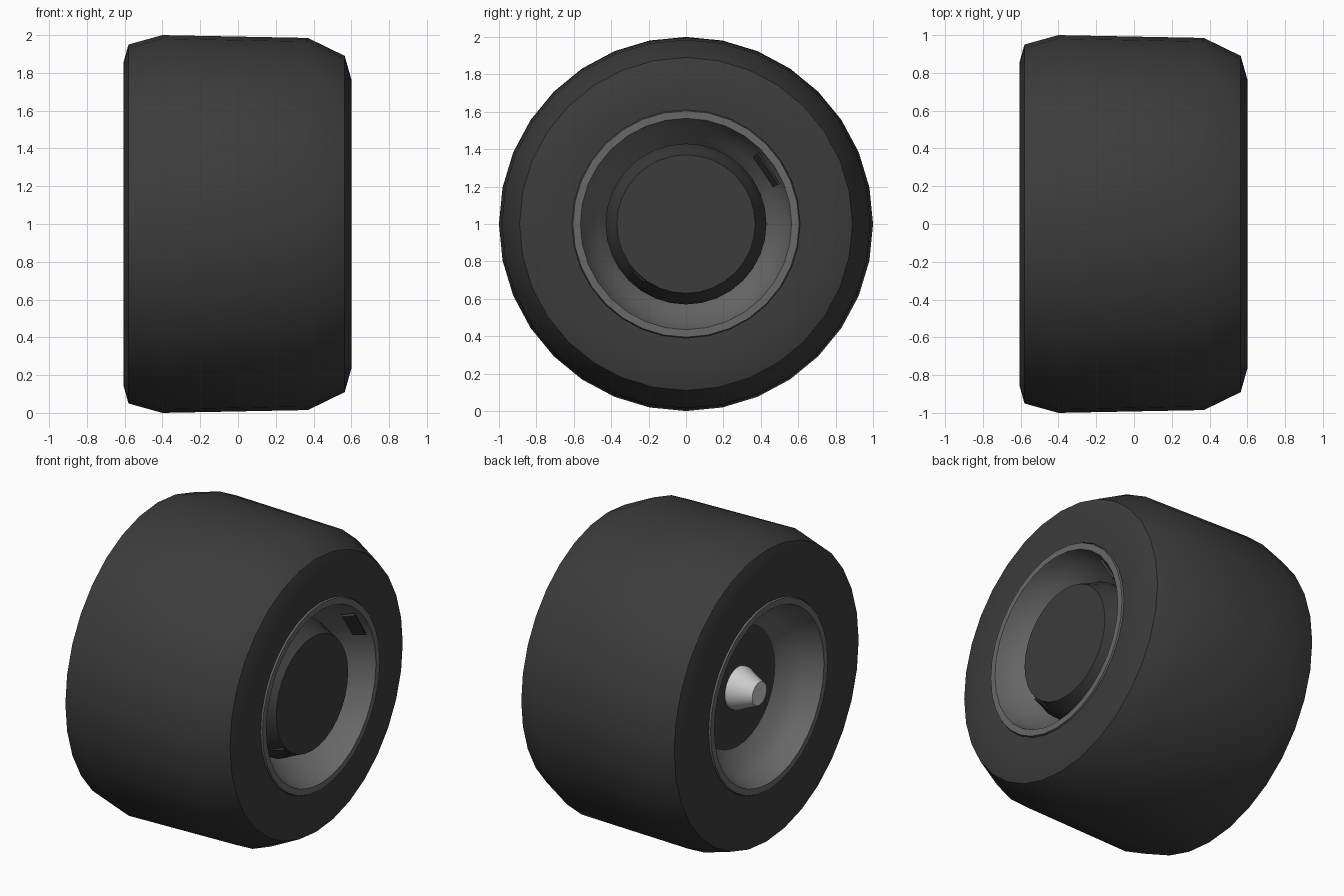
import bpy, math
from mathutils import Vector

if "Cube" in bpy.data.objects:
    bpy.data.objects.remove(bpy.data.objects["Cube"])

SIDES = 32


def material(name, v):
    m = bpy.data.materials.new(name)
    m.diffuse_color = (v, v, v, 1)
    m.use_nodes = True
    m.node_tree.nodes["Principled BSDF"].inputs["Base Color"].default_value = m.diffuse_color
    return m


RUBBER = material("rubber", 0.045)
METAL = material("rim_grey", 0.14)
DARK = material("drum_dark", 0.045)
LIGHT = material("nut_grey", 0.6)


def finish(name, verts, faces, mat, angle=30):
    me = bpy.data.meshes.new(name)
    me.from_pydata(verts, [], faces)
    me.materials.append(mat)
    ob = bpy.data.objects.new(name, me)
    bpy.context.collection.objects.link(ob)
    bpy.ops.object.select_all(action='DESELECT')
    ob.select_set(True)
    bpy.context.view_layer.objects.active = ob
    # consistent outward normals
    bpy.ops.object.mode_set(mode='EDIT')
    bpy.ops.mesh.select_all(action='SELECT')
    bpy.ops.mesh.normals_make_consistent(inside=False)
    bpy.ops.object.mode_set(mode='OBJECT')
    bpy.ops.object.shade_smooth_by_angle(angle=math.radians(angle))
    return ob


def lathe(name, profile, mat, closed=False, sides=SIDES):
    """Spin an (x, radius) profile round the axle; open profiles are capped."""
    n = len(profile)
    verts = []
    for x, r in profile:
        for i in range(sides):
            a = 2 * math.pi * i / sides
            verts.append((x, r * math.cos(a), 1 + r * math.sin(a)))
    faces = []
    for j in range(n if closed else n - 1):
        k = (j + 1) % n
        for i in range(sides):
            i2 = (i + 1) % sides
            faces.append((j * sides + i, j * sides + i2,
                          k * sides + i2, k * sides + i))
    if not closed:
        faces.append(tuple(range(sides)))
        faces.append(tuple((n - 1) * sides + i for i in range(sides)))
    return finish(name, verts, faces, mat)


def patch(name, deg, half, inner, outer, lift, mat):
    """Thin curved plate following a cone between two (x, radius) points."""
    verts = []
    for off in (0, lift):
        for x, r in (inner, outer):
            for s in (-half, half):
                a = math.radians(deg + s)
                verts.append((x + abs(off), (r + off) * math.cos(a),
                              1 + (r + off) * math.sin(a)))
    faces = [(0, 1, 3, 2), (4, 6, 7, 5), (0, 4, 5, 1),
             (2, 3, 7, 6), (0, 2, 6, 4), (1, 5, 7, 3)]
    return finish(name, verts, faces, mat)


# tyre, wider tread shoulder on the inner side
lathe("tyre", [(-0.59, 0.61), (-0.605, 0.76), (-0.605, 0.86), (-0.58, 0.95),
               (-0.40, 1.0), (0.37, 0.985), (0.565, 0.89), (0.60, 0.765),
               (0.59, 0.61)], RUBBER, closed=True)

# rim lips and dished bowls, one on each side
for side, s in (("left", -1), ("right", 1)):
    lathe("rim_" + side, [(s * 0.58, 0.61), (s * 0.60, 0.605), (s * 0.60, 0.565),
                          (s * 0.57, 0.555), (s * 0.49, 0.525), (s * 0.42, 0.47),
                          (s * 0.36, 0.37 if s < 0 else 0.43),
                          (s * 0.34, 0.43), (s * 0.34, 0.61)],
          METAL, closed=True)

# brake drum on the right, wheel disc and centre nut on the left
lathe("brake_drum", [(0.30, 0.43), (0.40, 0.43), (0.46, 0.40), (0.535, 0.37)], DARK)
lathe("wheel_disc", [(-0.33, 0.385), (-0.375, 0.385)], DARK)
lathe("centre_nut", [(-0.36, 0.135), (-0.40, 0.135), (-0.53, 0.075)], LIGHT, sides=24)

# balance plate on the bowl and clip on the drum
patch("balance_plate", 34, 11, (0.49, 0.517), (0.57, 0.548), -0.012, DARK)
patch("drum_clip", 228, 6, (0.43, 0.40), (0.52, 0.37), 0.012, DARK)
